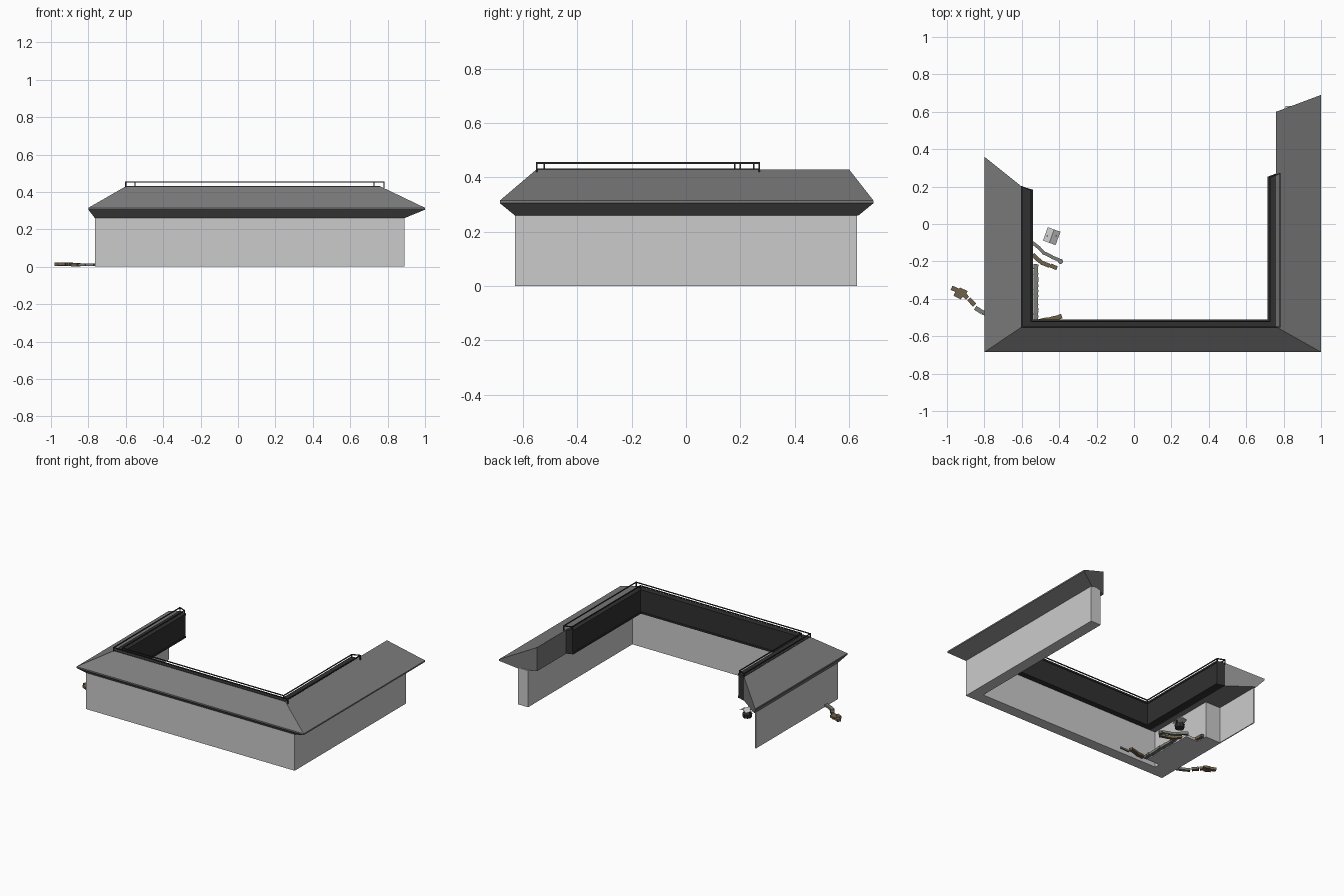
import bpy, bmesh, random
from math import atan2, hypot
from mathutils import Matrix, Vector

if "Cube" in bpy.data.objects:
    bpy.data.objects.remove(bpy.data.objects["Cube"])

random.seed(4)


def material(name, rgb):
    m = bpy.data.materials.new(name)
    m.diffuse_color = (*rgb, 1)
    m.use_nodes = True
    m.node_tree.nodes["Principled BSDF"].inputs["Base Color"].default_value = m.diffuse_color
    return m


ROOF = material("roof_grey", (0.2, 0.2, 0.2))
DARK = material("dark_trim", (0.03, 0.03, 0.03))
BROWN = material("brown_stone", (0.16, 0.12, 0.07))
STONE = material("grey_stone", (0.2, 0.21, 0.19))


def finish(name, bm, mat=None):
    bmesh.ops.recalc_face_normals(bm, faces=bm.faces)
    me = bpy.data.meshes.new(name)
    bm.to_mesh(me)
    bm.free()
    ob = bpy.data.objects.new(name, me)
    bpy.context.collection.objects.link(ob)
    if mat:
        me.materials.append(mat)
    return ob


def u_sweep(name, section, mat=None):
    """Closed section swept round the U; each point is
    (left x, front y, right x, left end y, right end y, z)."""
    bm = bmesh.new()
    rows = [[bm.verts.new(p) for p in ((l, le, z), (l, f, z), (r, f, z), (r, re, z))]
            for l, f, r, le, re, z in section]
    n = len(rows)
    for i in range(n):
        a, b = rows[i], rows[(i + 1) % n]
        for k in range(3):
            bm.faces.new((a[k], a[k + 1], b[k + 1], b[k]))
    bm.faces.new([r[0] for r in rows])
    bm.faces.new([r[3] for r in rows])
    return finish(name, bm, mat)


def box(name, lo, hi, mat=None):
    lo, hi = Vector(lo), Vector(hi)
    bm = bmesh.new()
    bmesh.ops.create_cube(bm, size=1, matrix=Matrix.Translation((lo + hi) / 2)
                          @ Matrix.Diagonal((*(hi - lo), 1)))
    return finish(name, bm, mat)


def turned_box(name, c, size, ang, mat=None):
    bm = bmesh.new()
    bmesh.ops.create_cube(bm, size=1, matrix=Matrix.Translation(c)
                          @ Matrix.Rotation(ang, 4, 'Z') @ Matrix.Diagonal((*size, 1)))
    return finish(name, bm, mat)


# Walls: thick U, with a thin wall closing the open end of the left wing
wo, wi = (-0.765, -0.63, 0.89, -0.04, 0.63), (-0.64, -0.55, 0.81, -0.04, 0.63)
u_sweep("walls", [(*wo, 0), (*wo, 0.262), (*wi, 0.262), (*wi, 0)])
box("left_end_wall", (-0.765, -0.04, 0), (-0.758, 0.3, 0.262))

# Roof: soffit, eave, slope and upright inner face, with slanted ends
ridge = (-0.6, -0.55, 0.76, 0.2, 0.6)
eave = (-0.8, -0.685, 1.0, 0.36, 0.69)
u_sweep("roof", [(-0.765, -0.63, 0.89, 0.32, 0.635, 0.26), (*eave, 0.305),
                 (*eave, 0.315), (*ridge, 0.43), (*ridge, 0.26)], ROOF)

# Dark gallery on the inner side of the roof
go, gi = (-0.6, -0.55, 0.78, 0.2, 0.27), (-0.545, -0.515, 0.72, 0.185, 0.255)
u_sweep("inner_gallery", [(*go[:2], 0.76, *go[3:], 0.26), (*go[:2], 0.76, *go[3:], 0.432),
                          (*gi, 0.432), (*gi, 0.26)], DARK)
gm = (-0.54, -0.51, 0.715, 0.185, 0.255)
for i, z in enumerate((0.26, 0.42)):
    u_sweep(f"gallery_moulding_{i}", [(*gi, z), (*gi, z + 0.012),
                                      (*gm, z + 0.012), (*gm, z)], DARK)

# Railings: two parallel rails with posts, joined at the ends
T = 0.003
inner = (-0.55, -0.522, 0.727, 0.18, 0.25)
for name, (l, f, r, le, re) in (("outer", go), ("inner", inner)):
    a, b = (l - T, f - T, r + T, le, re), (l + T, f + T, r - T, le, re)
    u_sweep(name + "_rail", [(*a, 0.45), (*a, 0.456), (*b, 0.456), (*b, 0.45)], DARK)
    for i, (x, y) in enumerate(((l, le), (l, f), (r, f), (r, re))):
        box(f"{name}_post_{i}", (x - T, y - T, 0.42), (x + T, y + T, 0.455), DARK)
for i, k in ((0, 3), (2, 4)):
    p, q = Vector((go[i], go[k])), Vector((inner[i], inner[k]))
    d, m = q - p, (p + q) / 2
    turned_box(f"end_rail_{i}", (m.x, m.y, 0.453), (d.length, 2 * T, 2 * T), atan2(d.y, d.x), DARK)


def stones(name, pts, mat, size):
    """Overlapping rough blocks laid along a path."""
    n = 0
    for (x0, y0), (x1, y1) in zip(pts, pts[1:]):
        k = max(1, round(hypot(x1 - x0, y1 - y0) / size[0]))
        for i in range(k):
            t = (i + 0.5) / k
            turned_box(f"{name}_{n}", (x0 + (x1 - x0) * t, y0 + (y1 - y0) * t,
                                       size[2] / 2 + random.uniform(0.002, 0.008)),
                       size, atan2(y1 - y0, x1 - x0) + random.uniform(-0.12, 0.12), mat)
            n += 1


# Stone trails outside and inside the left wing
stones("outer_trail_a", [(-0.985, -0.34), (-0.925, -0.36), (-0.885, -0.4), (-0.85, -0.435)],
       BROWN, (0.045, 0.024, 0.018))
stones("outer_trail_b", [(-0.96, -0.37), (-0.92, -0.395), (-0.94, -0.35), (-0.89, -0.37)],
       BROWN, (0.045, 0.024, 0.016))
stones("outer_trail_c", [(-0.85, -0.45), (-0.77, -0.49)], STONE, (0.045, 0.024, 0.015))
stones("inner_trail_a", [(-0.54, -0.1), (-0.48, -0.155), (-0.4, -0.195)], STONE,
       (0.045, 0.018, 0.016))
stones("inner_trail_b", [(-0.54, -0.165), (-0.49, -0.21), (-0.41, -0.235)], BROWN,
       (0.04, 0.022, 0.016))
stones("corner_stones", [(-0.51, -0.52), (-0.45, -0.51), (-0.39, -0.495)], BROWN,
       (0.04, 0.024, 0.018))
stones("corner_edging", [(-0.39, -0.517), (-0.32, -0.515)], STONE, (0.04, 0.01, 0.012))

# Low paved strip with a stone edge
box("paved_strip", (-0.64, -0.51, 0), (-0.54, -0.12, 0.018))
stones("strip_edge", [(-0.525, -0.515), (-0.525, -0.215)], STONE, (0.028, 0.026, 0.018))
stones("strip_back_edge", [(-0.63, -0.5), (-0.63, -0.06)], BROWN, (0.036, 0.024, 0.02))


def drum(name, c, r, h, mat, r2=None):
    bm = bmesh.new()
    bmesh.ops.create_cone(bm, cap_ends=True, segments=10, radius1=r, radius2=r2 or r,
                          depth=h, matrix=Matrix.Translation(c))
    return finish(name, bm, mat)


# Small well with a pitched cover, and a round stepping stone
cx, cy = -0.44, -0.065
drum("well_base", (cx, cy, 0.013), 0.03, 0.026, DARK, 0.034)
for s in (-1, 1):
    box(f"well_post_{s}", (cx + s * 0.024 - T, cy - T, 0.02), (cx + s * 0.024 + T, cy + T, 0.06), DARK)
bm = bmesh.new()
prof = ((-0.036, 0.05), (0, 0.07), (0.036, 0.05), (0, 0.06))
turn = Matrix.Translation((cx, cy, 0)) @ Matrix.Rotation(-0.35, 4, 'Z')
ends = [[bm.verts.new(turn @ Vector((x, y, z))) for x, z in prof] for y in (-0.038, 0.038)]
for i in range(4):
    j = (i + 1) % 4
    bm.faces.new((ends[0][i], ends[0][j], ends[1][j], ends[1][i]))
for e in ends:
    bm.faces.new(e)
finish("well_cover", bm)
drum("round_stone", (-0.393, -0.2, 0.01), 0.014, 0.02, STONE)
